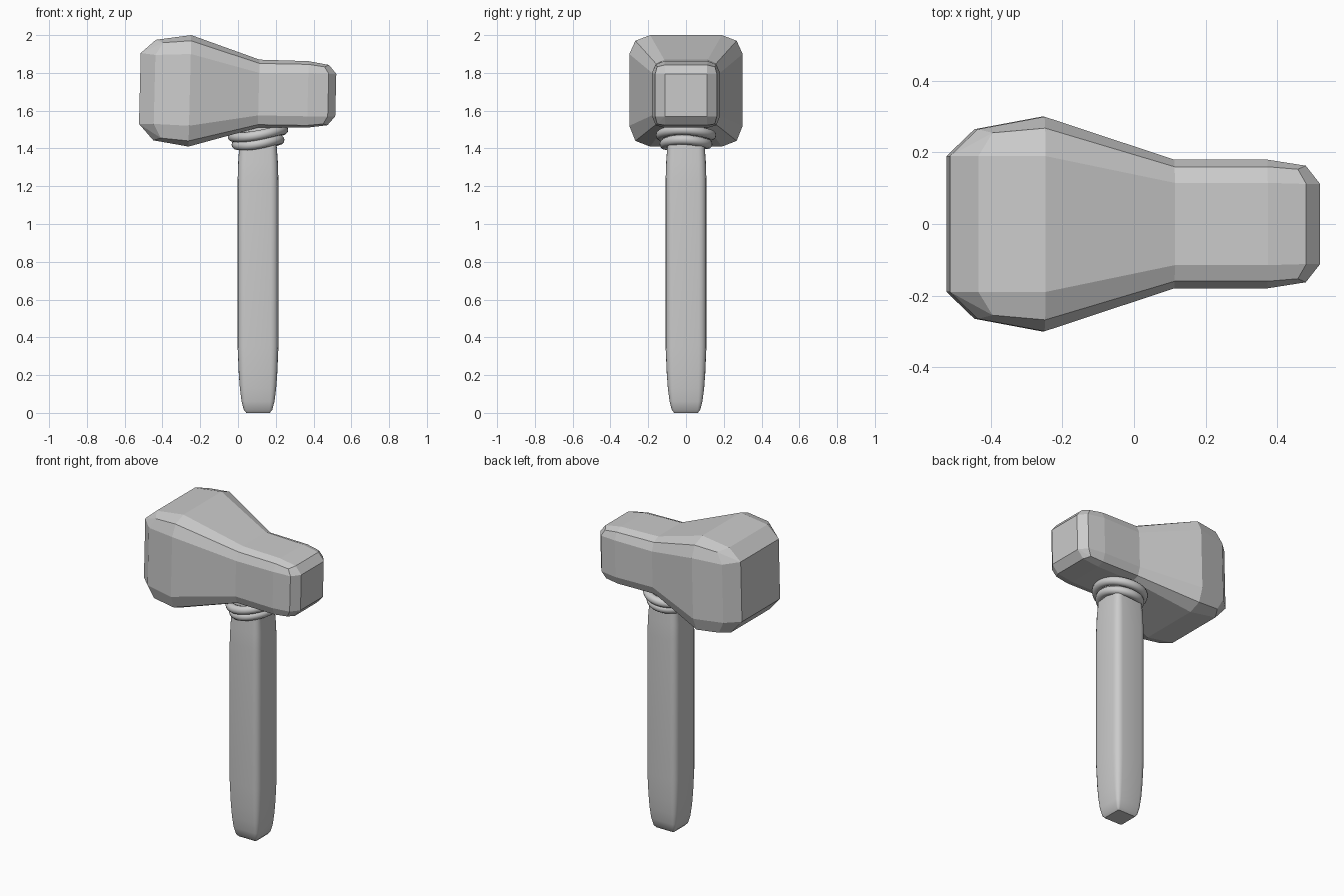
import bpy, bmesh, math

if "Cube" in bpy.data.objects:
    bpy.data.objects.remove(bpy.data.objects["Cube"])

grey = bpy.data.materials.new("plain grey")
grey.diffuse_color = (0.6, 0.6, 0.6, 1)
grey.use_nodes = True
grey.node_tree.nodes["Principled BSDF"].inputs["Base Color"].default_value = grey.diffuse_color


def loft(name, rings, smooth=None):
    """Skin a list of equal-length point rings and cap both ends."""
    bm = bmesh.new()
    loops = [[bm.verts.new(p) for p in r] for r in rings]
    n = len(loops[0])
    for a, b in zip(loops, loops[1:]):
        for i in range(n):
            j = (i + 1) % n
            bm.faces.new((a[i], a[j], b[j], b[i]))
    bm.faces.new(loops[0])
    bm.faces.new(loops[-1])
    bmesh.ops.remove_doubles(bm, verts=bm.verts, dist=0.0005)
    bmesh.ops.recalc_face_normals(bm, faces=bm.faces)
    me = bpy.data.meshes.new(name)
    bm.to_mesh(me)
    bm.free()
    ob = bpy.data.objects.new(name, me)
    bpy.context.collection.objects.link(ob)
    me.materials.append(grey)
    if smooth:
        bpy.ops.object.select_all(action='DESELECT')
        ob.select_set(True)
        bpy.context.view_layer.objects.active = ob
        bpy.ops.object.shade_smooth_by_angle(angle=math.radians(smooth))
    return ob


def head_ring(x, xc, y, z):
    """Twelve-sided section; y and z give flat, corner, outer extents."""
    (yf, yc, yo), (zlo, zhi) = y, z
    pts = []
    for sy, sz in ((1, 1), (-1, 1), (-1, -1), (1, -1)):
        zf, zc, zo = zhi if sz > 0 else zlo
        q = [(x, sy * yo, zf), (xc, sy * yc, zc), (x, sy * yf, zo)]
        pts += q if sy * sz > 0 else q[::-1]
    # slight lean of the whole head
    return [(px + 0.025 * (pz - 1.7), py, pz) for px, py, pz in pts]


# stone head: big striking end tapering to a smaller one
head = [
    (-0.52, -0.52, (.19, .19, .19), ((1.53, 1.53, 1.53), (1.905, 1.905, 1.905))),
    (-0.442, -0.402, (.19, .255, .265), ((1.53, 1.455, 1.443), (1.895, 1.96, 1.975))),
    (-0.255, -0.255, (.19, .268, .30), ((1.52, 1.44, 1.41), (1.90, 1.97, 2.0))),
    (0.11, 0.11, (.115, .16, .18), ((1.575, 1.526, 1.51), (1.80, 1.85, 1.87))),
    (0.37, 0.37, (.115, .16, .18), ((1.57, 1.522, 1.51), (1.80, 1.845, 1.862))),
    (0.478, 0.455, (.112, .153, .163), ((1.57, 1.53, 1.523), (1.795, 1.832, 1.842))),
    (0.518, 0.518, (.112, .112, .112), ((1.57, 1.57, 1.57), (1.795, 1.795, 1.795))),
]
loft("hammer_head", [head_ring(*r) for r in head])


# handle: rounded square post, narrowed at both ends
def post_ring(z, half, flat, steps=4):
    pts, r = [], half - flat
    for k in range(4):
        cx = flat * (1 if k in (0, 3) else -1)
        cy = flat * (1 if k in (0, 1) else -1)
        for s in range(steps + 1):
            a = math.pi / 2 * (k + s / steps)
            pts.append((0.106 + cx + r * math.cos(a), cy + r * math.sin(a), z))
    return pts


profile = [(0, .062, .055), (.015, .075, .06), (.06, .087, .064), (.13, .096, .066),
           (.21, .102, .067), (.35, .108, .068), (1.23, .108, .068),
           (1.33, .105, .066), (1.41, .099, .064), (1.6, .092, .06)]
loft("handle", [post_ring(*p) for p in profile], 35)


# cord: two tilted loops under the head
def cord(name, z, radius, tilt, thick=0.026, n=40, m=12):
    bm = bmesh.new()
    grid = []
    for i in range(n):
        a = 2 * math.pi * i / n
        row = []
        for j in range(m):
            b = 2 * math.pi * j / m
            r = radius + thick * math.cos(b)
            row.append(bm.verts.new((0.106 + r * math.cos(a), r * math.sin(a),
                       z + thick * math.sin(b) + tilt * math.cos(a)
                       + 0.006 * math.cos(2 * a + 0.6))))
        grid.append(row)
    for i in range(n):
        for j in range(m):
            k, l = (i + 1) % n, (j + 1) % m
            bm.faces.new((grid[i][j], grid[k][j], grid[k][l], grid[i][l]))
    bmesh.ops.recalc_face_normals(bm, faces=bm.faces)
    me = bpy.data.meshes.new(name)
    bm.to_mesh(me)
    bm.free()
    me.materials.append(grey)
    for p in me.polygons:
        p.use_smooth = True
    bpy.context.collection.objects.link(bpy.data.objects.new(name, me))


cord("upper_cord", 1.475, 0.134, 0.018)
cord("lower_cord", 1.428, 0.114, 0.013)
